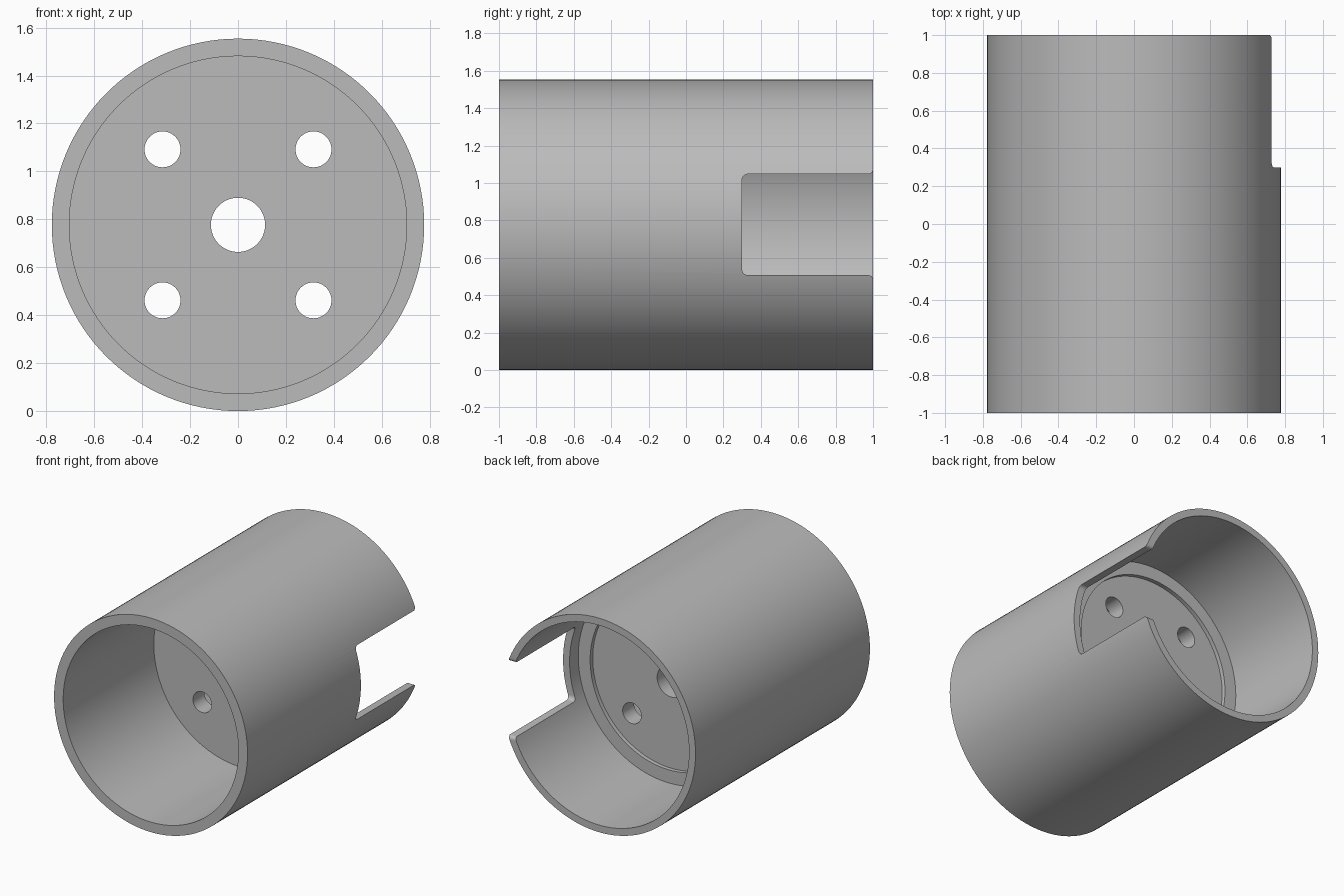
import bpy, bmesh, math
from mathutils import Vector, Matrix

default = bpy.data.objects.get("Cube")
if default:
    bpy.data.objects.remove(default, do_unlink=True)

R = 0.777            # outer radius, also the height of the axis
SEGMENTS = 128

grey = bpy.data.materials.new("plain grey")
grey.use_nodes = True
colour = (0.5, 0.5, 0.5, 1)
grey.diffuse_color = colour
grey.node_tree.nodes["Principled BSDF"].inputs["Base Color"].default_value = colour


def make_object(name, bm):
    bmesh.ops.recalc_face_normals(bm, faces=bm.faces)
    mesh = bpy.data.meshes.new(name)
    bm.to_mesh(mesh)
    bm.free()
    mesh.materials.append(grey)
    obj = bpy.data.objects.new(name, mesh)
    bpy.context.collection.objects.link(obj)
    return obj


def lathe(name, profile):
    """Turn a closed (radius, y) profile around the lengthwise axis."""
    bm = bmesh.new()
    rings = []
    for i in range(SEGMENTS):
        a = 2 * math.pi * i / SEGMENTS
        rings.append([bm.verts.new((r * math.cos(a), y, R + r * math.sin(a)))
                      for r, y in profile])
    n = len(profile)
    for i in range(SEGMENTS):
        p, q = rings[i], rings[(i + 1) % SEGMENTS]
        for j in range(n):
            k = (j + 1) % n
            bm.faces.new((p[j], p[k], q[k], q[j]))
    return make_object(name, bm)


def arc(cy, cz, r, start, end, steps=6):
    angles = [math.radians(start + (end - start) * i / steps) for i in range(steps + 1)]
    return [(cy + r * math.cos(a), cz + r * math.sin(a)) for a in angles]


def drill(name, x, z, r):
    bm = bmesh.new()
    turn = Matrix.Translation((x, 0.1, R + z)) @ Matrix.Rotation(math.pi / 2, 4, 'X')
    bmesh.ops.create_cone(bm, cap_ends=True, segments=48, radius1=r, radius2=r,
                          depth=0.5, matrix=turn)
    return make_object(name, bm)


def slot_cutter(name):
    """Side slot with rounded inner corners and a flared mouth."""
    half, inner, flare = 0.27, 0.03, 0.025
    upper = arc(0.3 + inner, half - inner, inner, 180, 90)
    upper += arc(1 - flare, half + flare, flare, -90, 0)
    upper.append((1.1, half + flare))
    outline = upper + [(y, -z) for y, z in reversed(upper)]
    bm = bmesh.new()
    face = bm.faces.new([bm.verts.new((0.4, y, R + z)) for y, z in outline])
    out = bmesh.ops.extrude_face_region(bm, geom=[face])
    moved = [v for v in out["geom"] if isinstance(v, bmesh.types.BMVert)]
    bmesh.ops.translate(bm, verts=moved, vec=Vector((0.6, 0, 0)))
    return make_object(name, bm)


# Tube with a dividing wall, a shallow recess and a centre hole
housing = lathe("housing", [
    (R, -1), (R, 1), (0.725, 1), (0.725, 0.2), (0.63, 0.2), (0.63, 0.17),
    (0.113, 0.17), (0.113, 0.04), (0.704, 0.04), (0.704, -1)])

# Four bolt holes and the side slot
cutters = [drill("bolt_hole_cutter", sx * 0.315, sz * 0.315, 0.075)
           for sx in (-1, 1) for sz in (-1, 1)]
cutters.append(slot_cutter("slot_cutter"))

bpy.ops.object.select_all(action='DESELECT')
housing.select_set(True)
bpy.context.view_layer.objects.active = housing
for cutter in cutters:
    cutter.hide_render = True
    cut = housing.modifiers.new("cut", 'BOOLEAN')
    cut.operation = 'DIFFERENCE'
    cut.solver = 'EXACT'
    cut.object = cutter
    bpy.ops.object.modifier_apply(modifier=cut.name)
    bpy.data.objects.remove(cutter, do_unlink=True)

bpy.ops.object.shade_smooth_by_angle(angle=math.radians(30))
